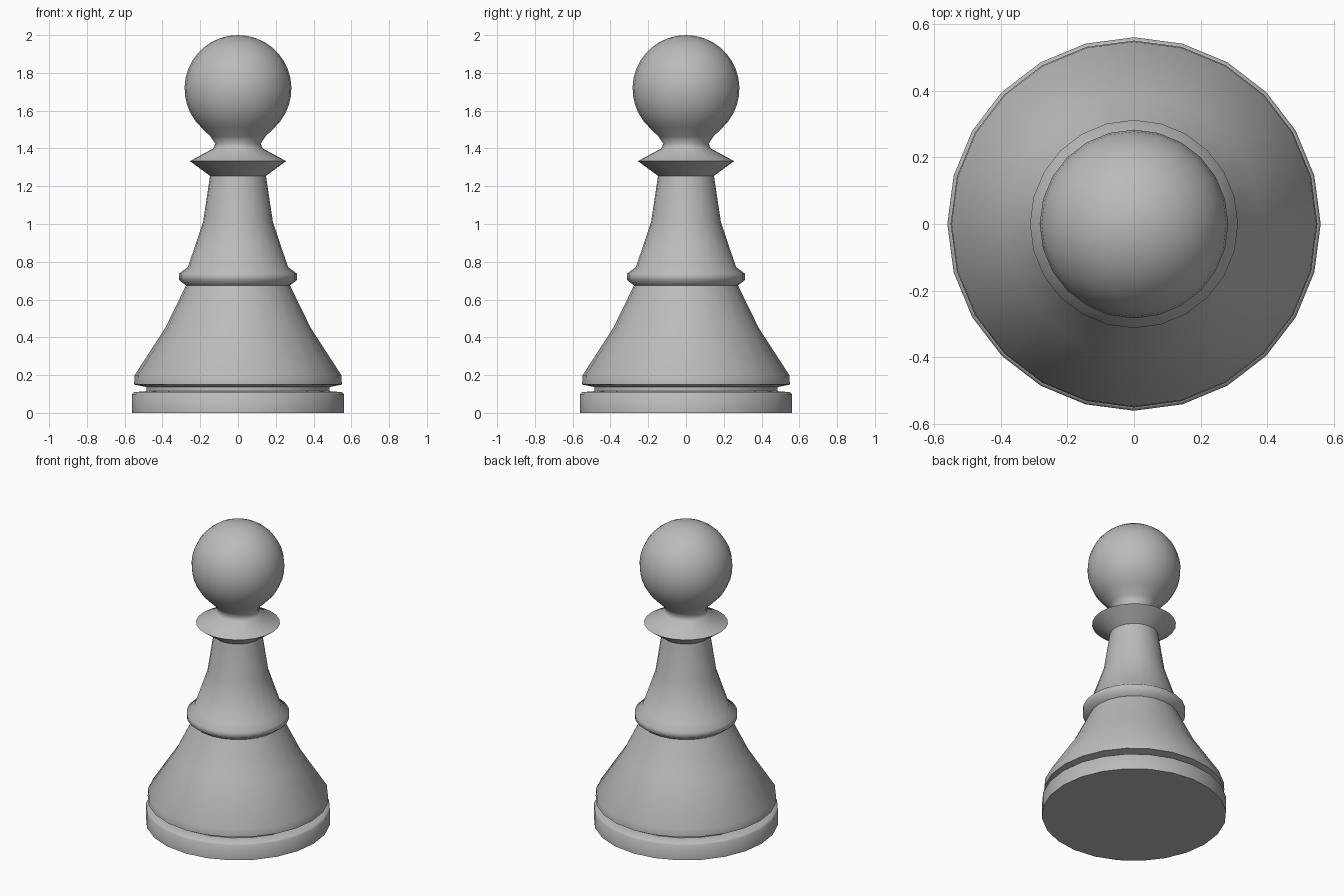
import bpy, bmesh
from math import sin, cos, pi, radians

cube = bpy.data.objects.get("Cube")
if cube:
    bpy.data.objects.remove(cube, do_unlink=True)

SIDES = 24

grey = bpy.data.materials.new("plain grey")
grey.use_nodes = True
colour = (0.5, 0.5, 0.5, 1)
grey.diffuse_color = colour
bsdf = grey.node_tree.nodes["Principled BSDF"]
bsdf.inputs["Base Color"].default_value = colour
bsdf.inputs["Roughness"].default_value = 0.6


def lathe(name, profile, smooth_angle=60):
    """Turn a (radius, height) profile, listed from bottom to top, around z."""
    bm = bmesh.new()
    rings = []
    for r, z in profile:
        if r == 0:
            rings.append([bm.verts.new((0, 0, z))] * SIDES)
        else:
            rings.append([bm.verts.new((r * cos(2 * pi * i / SIDES),
                                        r * sin(2 * pi * i / SIDES), z))
                          for i in range(SIDES)])
    for low, high in zip(rings, rings[1:]):
        for i in range(SIDES):
            j = (i + 1) % SIDES
            corners = [low[i], low[j], high[j], high[i]]
            bm.faces.new(list(dict.fromkeys(corners)))
    # Close an open bottom
    if profile[0][0] > 0:
        bm.faces.new(rings[0][::-1])
    bm.normal_update()
    mesh = bpy.data.meshes.new(name)
    bm.to_mesh(mesh)
    bm.free()
    mesh.materials.append(grey)
    obj = bpy.data.objects.new(name, mesh)
    bpy.context.collection.objects.link(obj)
    bpy.ops.object.select_all(action="DESELECT")
    obj.select_set(True)
    bpy.context.view_layer.objects.active = obj
    bpy.ops.object.shade_smooth_by_angle(angle=radians(smooth_angle))
    return obj


# Foot disc, groove, flared skirt, waist ring, stem and collar in one turning
foot = [(0.56, 0), (0.56, 0.1), (0.55, 0.11), (0.485, 0.115)]
skirt = [(0.485, 0.137), (0.55, 0.15), (0.547, 0.2), (0.385, 0.45), (0.275, 0.675)]
waist_ring = [(0.312, 0.703), (0.312, 0.737), (0.265, 0.772)]
stem = [(0.185, 1.01), (0.148, 1.255)]
collar = [(0.255, 1.333), (0.13, 1.4), (0.12, 1.425)]

# Ball head, flaring out of the neck
RADIUS, CENTRE, RINGS = 0.283, 1.717, 14
start = radians(-47)
head = [(0.145, 1.463)]
for k in range(RINGS):
    a = start + (pi / 2 - start) * k / RINGS
    head.append((RADIUS * cos(a), CENTRE + RADIUS * sin(a)))
head.append((0, 2))

lathe("pawn_body", foot + skirt + waist_ring + stem + collar + head)
